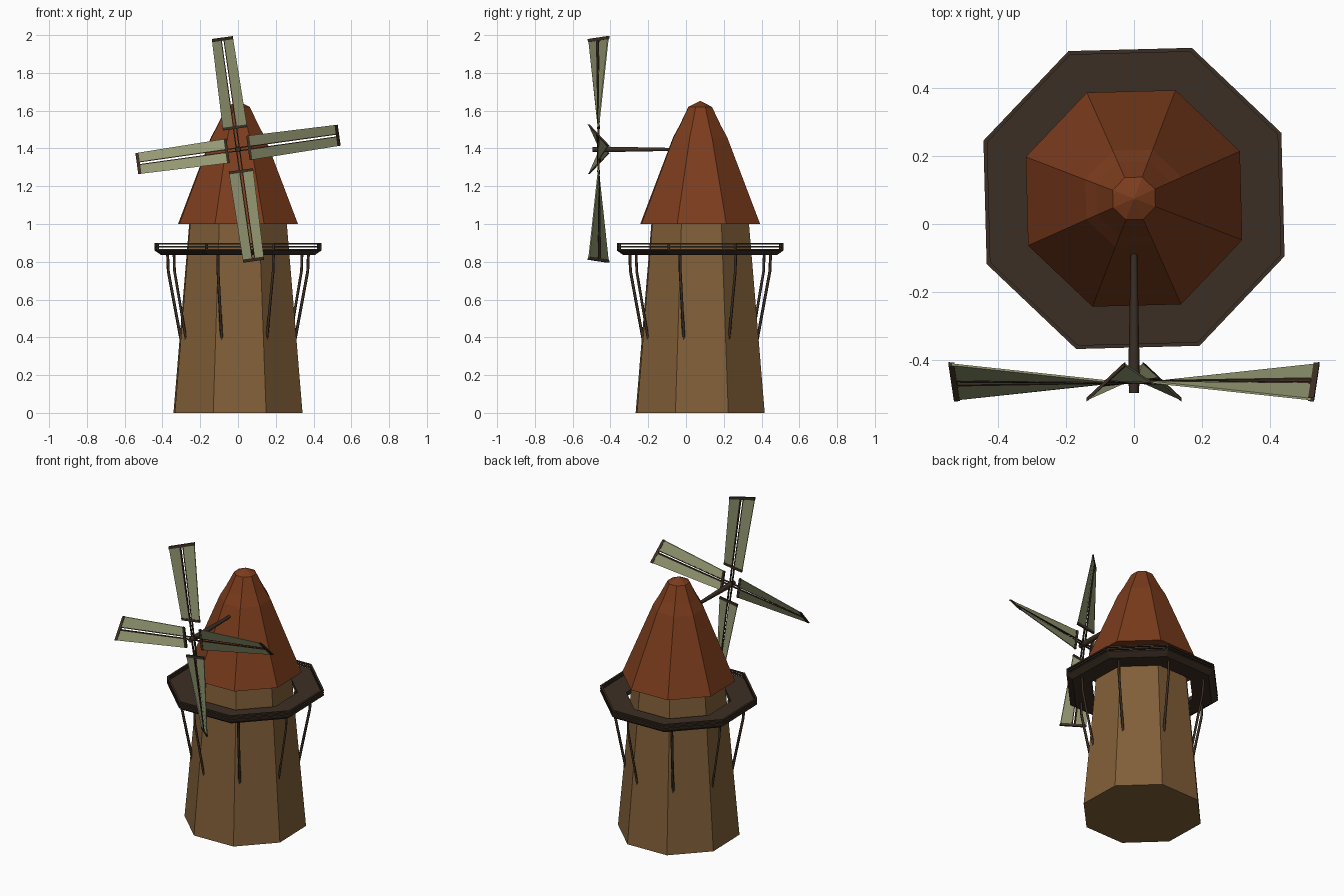
import bpy
from math import radians, cos, sin, pi

if "Cube" in bpy.data.objects:
    bpy.data.objects.remove(bpy.data.objects["Cube"])

CY = 0.075            # tower axis in y
TURN = radians(24)    # angle of first octagon corner
HUB = (0.0, -0.463, 1.395)


def material(name, rgb):
    m = bpy.data.materials.new(name)
    m.diffuse_color = (*rgb, 1)
    m.use_nodes = True
    m.node_tree.nodes["Principled BSDF"].inputs["Base Color"].default_value = m.diffuse_color
    return m


WOOD = material("wall_wood", (0.22, 0.115, 0.04))
ROOF = material("roof_red", (0.2, 0.045, 0.012))
DARK = material("dark_timber", (0.045, 0.028, 0.017))
SAIL = material("sail_cloth", (0.3, 0.32, 0.17))


def add(name, verts, faces, mat):
    me = bpy.data.meshes.new(name)
    me.from_pydata(verts, [], faces)
    me.materials.append(mat)
    ob = bpy.data.objects.new(name, me)
    bpy.context.collection.objects.link(ob)
    return ob


def lathe(name, profile, mat, ring=False, n=8):
    """Spin (r, z) points in n flat sides; ring joins the profile into a loop."""
    verts = [(r * cos(TURN + 2 * pi * i / n), CY + r * sin(TURN + 2 * pi * i / n), z)
             for r, z in profile for i in range(n)]
    k = len(profile)
    faces = []
    for j in range(k if ring else k - 1):
        a, b = j * n, (j + 1) % k * n
        faces += [(a + i, a + (i + 1) % n, b + (i + 1) % n, b + i) for i in range(n)]
    if not ring:
        faces += [tuple(reversed(range(n))), tuple(range((k - 1) * n, k * n))]
    return add(name, verts, faces, mat)


def rod(name, points, radius, mat):
    cu = bpy.data.curves.new(name, 'CURVE')
    cu.dimensions = '3D'
    cu.bevel_depth = radius
    cu.bevel_resolution = 0
    cu.use_fill_caps = True
    sp = cu.splines.new('POLY')
    sp.points.add(len(points) - 1)
    for p, co in zip(sp.points, points):
        p.co = (*co, 1)
    cu.materials.append(mat)
    ob = bpy.data.objects.new(name, cu)
    bpy.context.collection.objects.link(ob)
    return ob


# Tower and roof cap
lathe("tower", [(0.366, 0), (0.277, 1.0)], WOOD)
lathe("roof_cap", [(0.34, 1.0), (0.153, 1.46), (0.118, 1.52), (0.067, 1.62), (0.004, 1.65)], ROOF)

# Gallery deck with two rails and corner posts
lathe("gallery_deck", [(0.315, 0.84), (0.435, 0.835), (0.473, 0.86), (0.473, 0.868), (0.315, 0.868)],
      DARK, ring=True)
for label, z in (("lower", 0.879), ("upper", 0.895)):
    lathe(label + "_rail", [(0.461, z - 0.004), (0.473, z - 0.004), (0.473, z + 0.005), (0.461, z + 0.005)],
          DARK, ring=True)
for i in range(8):
    a = TURN + i * pi / 4
    x, y = 0.465 * cos(a), CY + 0.465 * sin(a)
    rod(f"rail_post_{i}", [(x, y, 0.86), (x, y, 0.897)], 0.007, DARK)

# Bent braces under the gallery
for i in range(8):
    a = radians(29) + i * pi / 4
    rod(f"brace_{i}", [(r * cos(a), CY + r * sin(a), z)
                       for r, z in ((0.388, 0.85), (0.384, 0.75), (0.312, 0.375))], 0.008, DARK)

# Tapered windshaft
shaft = rod("windshaft", [(0, -0.495, 1.395), (0, -0.44, 1.395), (0, -0.08, 1.395)], 0.017, DARK)
shaft.data.bevel_resolution = 1
for p, r in zip(shaft.data.splines[0].points, (0.85, 1, 0.55)):
    p.radius = r


# Twisted sails: t runs along the sail, s across it
def sail_block(name, ang, start, t0, t1, s0, s1, thick, mat):
    def point(t, s, n):
        u = start + 0.488 * t
        v = s * (0.065 - 0.009 * t)
        y = HUB[1] - s * 0.052 * t + n
        return (u * cos(ang) - v * sin(ang), y, HUB[2] + u * sin(ang) + v * cos(ang))
    verts = [point(t, s, n) for n in (-thick, thick)
             for t, s in ((t0, s0), (t1, s0), (t1, s1), (t0, s1))]
    add(name, verts, [(0, 1, 2, 3), (7, 6, 5, 4), (0, 4, 5, 1),
                      (1, 5, 6, 2), (2, 6, 7, 3), (3, 7, 4, 0)], mat)


for i, side in enumerate(("right", "top", "left", "bottom")):
    ang = radians(8) + i * pi / 2
    start = 0.11 if i % 2 else 0.053
    for k in (-1, 1):
        tag = f"{side}_{'a' if k < 0 else 'b'}"
        lo, hi = sorted((0.12 * k, k))
        sail_block("sail_panel_" + tag, ang, start, 0.02, 0.98, lo, hi, 0.003, SAIL)
        lo, hi = sorted((0.08 * k, 0.17 * k))
        sail_block("sail_spar_" + tag, ang, start, -start / 0.488, 0.99, lo, hi, 0.005, DARK)
    sail_block(f"sail_inner_bar_{side}", ang, start, 0, 0.03, -1, 1, 0.006, DARK)
    sail_block(f"sail_tip_bar_{side}", ang, start, 0.965, 1, -1, 1, 0.006, DARK)
